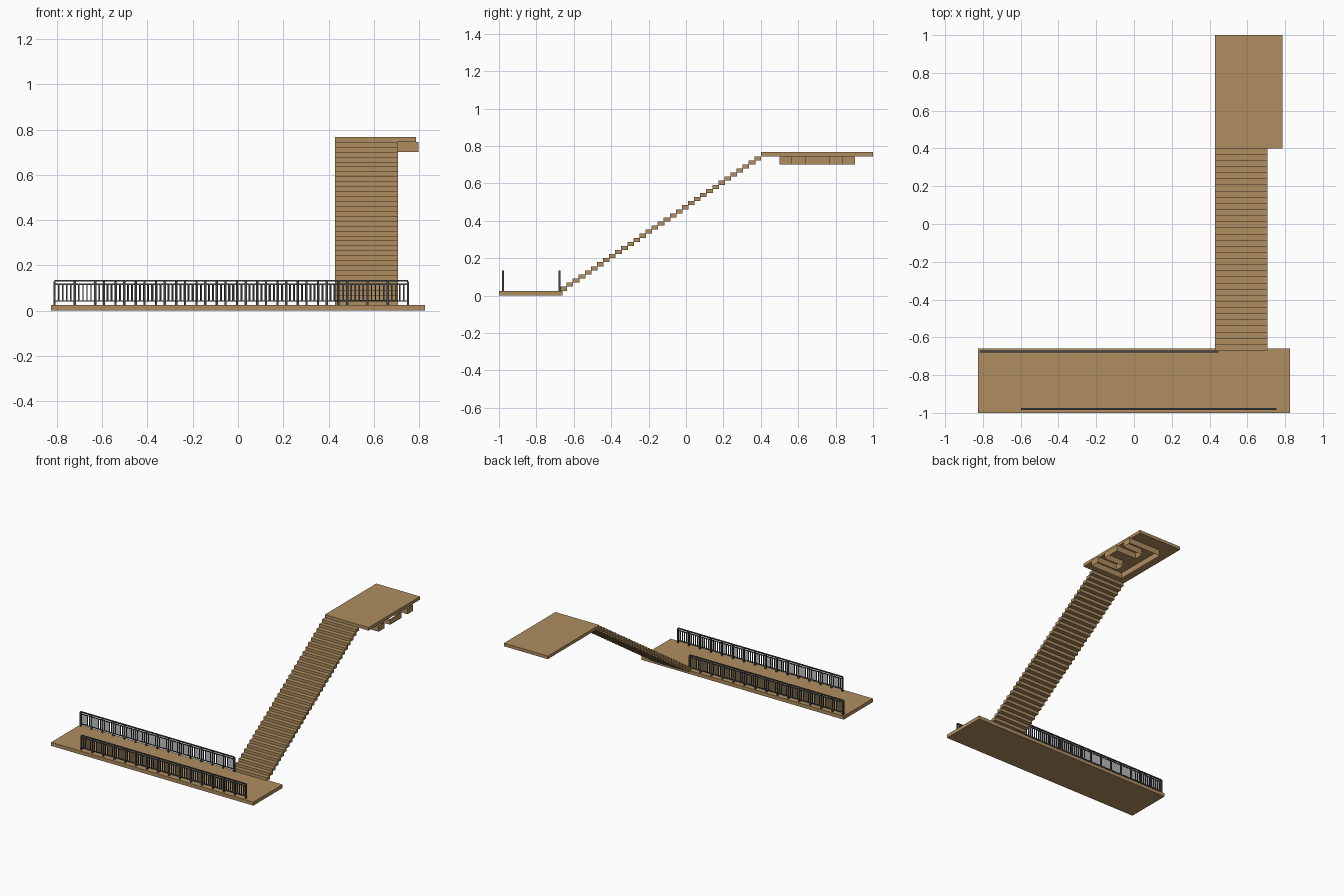
import bpy, bmesh
from mathutils import Matrix, Vector

if "Cube" in bpy.data.objects:
    bpy.data.objects.remove(bpy.data.objects["Cube"])


def material(name, rgb):
    m = bpy.data.materials.new(name)
    m.diffuse_color = (*rgb, 1)
    m.use_nodes = True
    m.node_tree.nodes["Principled BSDF"].inputs["Base Color"].default_value = m.diffuse_color
    return m


wood = material("tan", (0.43, 0.27, 0.115))
metal = material("dark_metal", (0.06, 0.065, 0.07))


def finish(name, bm, mat):
    mesh = bpy.data.meshes.new(name)
    bm.to_mesh(mesh)
    bm.free()
    mesh.materials.append(mat)
    ob = bpy.data.objects.new(name, mesh)
    bpy.context.collection.objects.link(ob)
    return ob


def add_box(bm, x0, x1, y0, y1, z0, z1):
    size = Vector((x1 - x0, y1 - y0, z1 - z0))
    mid = Vector((x0 + x1, y0 + y1, z0 + z1)) / 2
    bmesh.ops.create_cube(bm, size=1, matrix=Matrix.Translation(mid) @ Matrix.Diagonal((*size, 1)))


def box(name, *bounds):
    bm = bmesh.new()
    add_box(bm, *bounds)
    return finish(name, bm, wood)


DECK = 0.026

# Lower walkway and upper landing
box("lower_deck", -0.825, 0.825, -1.0, -0.66, 0, DECK)
box("upper_landing", 0.428, 0.785, 0.4, 1.0, 0.745, 0.768)

# Straight flight of thin treads
bm = bmesh.new()
steps, y_start = 33, -0.671
run, rise = (0.4 - y_start) / steps, (0.745 - DECK) / steps
for i in range(steps):
    y, z = y_start + i * run, DECK + i * rise
    add_box(bm, 0.428, 0.706, y, min(y + run + 0.003, 0.4), z, z + rise)
finish("stair_treads", bm, wood)

# Three-pronged open skirt below the landing
xa, xb, xc = 0.53, 0.63, 0.797
outline = [(xa, 0.5), (xc, 0.5), (xc, 0.567), (xb, 0.567), (xb, 0.635), (xc, 0.635),
           (xc, 0.769), (xb, 0.769), (xb, 0.837), (xc, 0.837), (xc, 0.904), (xa, 0.904)]
bm = bmesh.new()
low = [bm.verts.new((x, y, 0.702)) for x, y in outline]
top = [bm.verts.new((x, y, 0.745)) for x, y in outline]
for i in range(len(outline)):
    j = (i + 1) % len(outline)
    bm.faces.new((low[i], low[j], top[j], top[i]))
finish("landing_skirt", bm, wood)


# Railing: posts, three rails and thin balusters
def railing(name, x0, y, bays, pitch=0.0895):
    bm = bmesh.new()
    x1 = x0 + bays * pitch
    for z0, z1, w in ((0.128, 0.135, 0.005), (0.114, 0.120, 0.003), (0.040, 0.046, 0.003)):
        add_box(bm, x0, x1, y - w, y + w, z0, z1)
    for i in range(bays + 1):
        x = x0 + i * pitch
        add_box(bm, x - 0.005, x + 0.005, y - 0.005, y + 0.005, DECK, 0.130)
        if i < bays:
            for k in range(1, 5):
                b = x + k * pitch / 5
                add_box(bm, b - 0.003, b + 0.003, y - 0.003, y + 0.003, 0.044, 0.116)
    finish(name, bm, metal)


railing("back_railing", -0.81, -0.676, 14)
railing("front_railing", -0.592, -0.979, 15)
